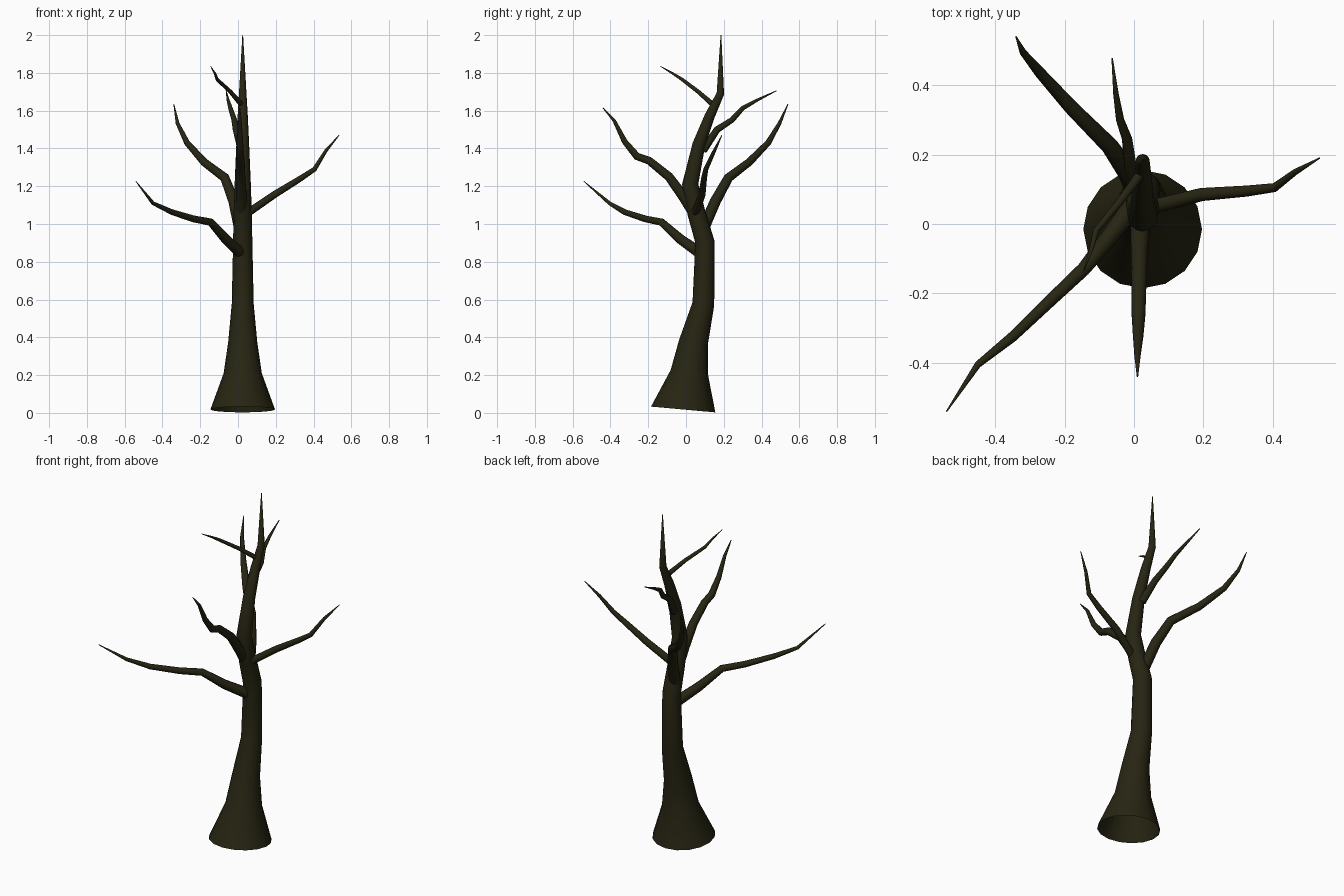
import bpy, bmesh, math
from mathutils import Vector

bark = bpy.data.materials.new("dark bark")
bark.diffuse_color = (0.020, 0.018, 0.006, 1)


def limb(name, pts, sides, start_dir=None):
    """Tapered tube through (x, y, z, radius) points, open at the root, closed at the tip."""
    bm = bmesh.new()
    P = [Vector(p[:3]) for p in pts]
    prev, u = None, Vector((1, 0, 0))
    for i, p in enumerate(pts):
        a = (P[i] - P[i - 1]).normalized() if i else Vector()
        b = (P[i + 1] - P[i]).normalized() if i < len(P) - 1 else Vector()
        t = (a + b).normalized()
        if i == 0 and start_dir:
            t = Vector(start_dir).normalized()
        if i == 0 and abs(t.x) > 0.8:
            u = Vector((0, 0, 1))
        u = (u - t * u.dot(t)).normalized()
        v = t.cross(u)
        ring = []
        for k in range(sides):
            w = 2 * math.pi * k / sides
            ring.append(bm.verts.new(P[i] + (u * math.cos(w) + v * math.sin(w)) * p[3]))
        if prev:
            for k in range(sides):
                n = (k + 1) % sides
                bm.faces.new((prev[k], prev[n], ring[n], ring[k]))
        prev = ring
    bm.faces.new(prev)
    for f in bm.faces:
        f.smooth = True
    me = bpy.data.meshes.new(name)
    bm.to_mesh(me)
    bm.free()
    me.materials.append(bark)
    ob = bpy.data.objects.new(name, me)
    bpy.context.collection.objects.link(ob)
    return ob


# Trunk, flared at the foot and leaning back and forth
limb("trunk", [
    (.025, -.015, .018, .171), (.025, .018, .21, .101), (.025, .040, .375, .077),
    (.025, .092, .578, .058), (.025, .100, .905, .051), (.025, .055, 1.06, .048),
    (.025, .022, 1.21, .043), (.025, .068, 1.42, .034), (.025, .125, 1.57, .027),
    (.025, .182, 1.69, .020), (.025, .185, 2.0, .002)], 16, (0, .09, 1))

# Branches, from lowest to highest
limb("lower_left_branch", [
    (.01, .07, .85, .030), (-.065, -.03, .92, .026), (-.145, -.13, 1.01, .020),
    (-.235, -.215, 1.027, .018), (-.35, -.325, 1.063, .015),
    (-.45, -.405, 1.11, .010), (-.54, -.54, 1.225, .002)], 12)
limb("back_left_branch", [
    (.01, .09, .97, .030), (-.022, .155, 1.12, .029), (-.07, .225, 1.245, .025),
    (-.18, .335, 1.328, .021), (-.27, .435, 1.43, .016),
    (-.32, .495, 1.533, .010), (-.34, .54, 1.635, .002)], 12)
limb("right_branch", [
    (.03, .04, 1.05, .024), (.075, .055, 1.075, .021), (.195, .085, 1.157, .019),
    (.325, .095, 1.237, .016), (.405, .105, 1.29, .013),
    (.465, .15, 1.387, .009), (.535, .19, 1.47, .002)], 12)
limb("front_branch", [
    (.02, .07, 1.02, .034), (.018, -.01, 1.14, .028), (.015, -.09, 1.25, .024),
    (.014, -.195, 1.335, .021), (.013, -.26, 1.358, .020), (.012, -.325, 1.437, .015),
    (.01, -.38, 1.547, .009), (.01, -.44, 1.615, .002)], 12)
limb("back_branch", [
    (.02, .09, 1.39, .022), (-.01, .165, 1.50, .018), (-.02, .245, 1.552, .015),
    (-.04, .30, 1.613, .012), (-.052, .375, 1.655, .008), (-.063, .478, 1.705, .002)], 12)
limb("upper_left_branch", [
    (.02, .145, 1.63, .014), (-.04, .065, 1.70, .011), (-.11, -.02, 1.765, .009),
    (-.122, -.07, 1.797, .006), (-.145, -.135, 1.835, .0015)], 12)
